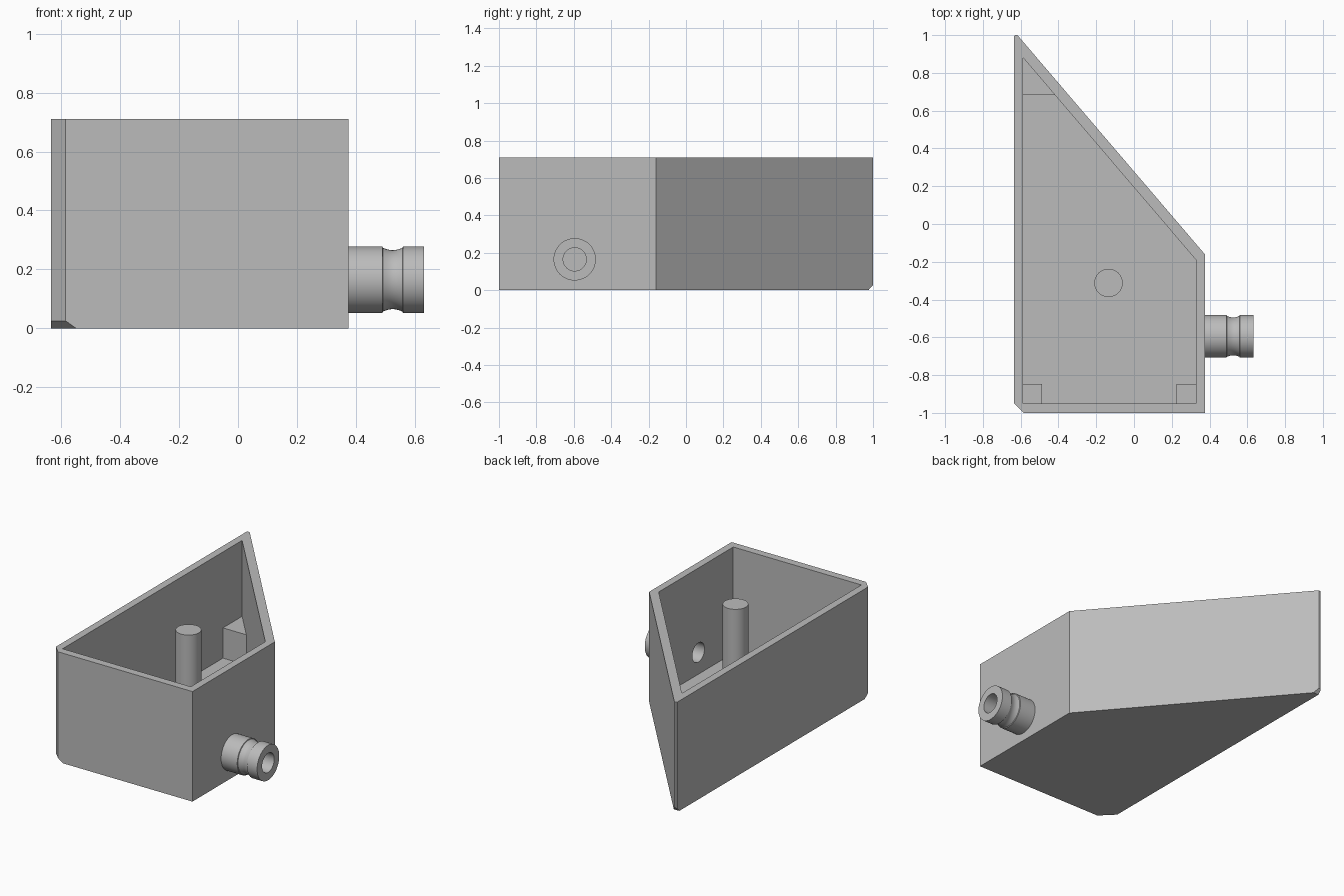
import bpy, bmesh, math
from mathutils import Matrix, Vector

cube = bpy.data.objects.get("Cube")
if cube:
    bpy.data.objects.remove(cube, do_unlink=True)

# Single grey plastic material
grey = bpy.data.materials.new("plain grey")
grey.use_nodes = True
COLOUR = (0.5, 0.5, 0.5, 1)
grey.diffuse_color = COLOUR
grey.node_tree.nodes["Principled BSDF"].inputs["Base Color"].default_value = COLOUR

HEIGHT, FLOOR, BLOCK_TOP = 0.71, 0.025, 0.22
PORT_Y, PORT_Z, BORE = -0.595, 0.165, 0.062


def finish(name, bm):
    bmesh.ops.recalc_face_normals(bm, faces=bm.faces)
    mesh = bpy.data.meshes.new(name)
    bm.to_mesh(mesh)
    bm.free()
    mesh.materials.append(grey)
    obj = bpy.data.objects.new(name, mesh)
    bpy.context.collection.objects.link(obj)
    return obj


def prism_mesh(outline, z0, z1):
    bm = bmesh.new()
    base = bm.faces.new([bm.verts.new((x, y, z0)) for x, y in outline])
    top = bmesh.ops.extrude_face_region(bm, geom=[base], use_keep_orig=True)["geom"]
    bmesh.ops.translate(bm, vec=(0, 0, z1 - z0),
                        verts=[v for v in top if isinstance(v, bmesh.types.BMVert)])
    bmesh.ops.recalc_face_normals(bm, faces=bm.faces)
    return bm


def prism(name, outline, z0, z1):
    return finish(name, prism_mesh(outline, z0, z1))


def cylinder(name, radius, depth, matrix):
    bm = bmesh.new()
    bmesh.ops.create_cone(bm, cap_ends=True, segments=48, radius1=radius,
                          radius2=radius, depth=depth, matrix=matrix)
    return finish(name, bm)


def select_only(obj):
    bpy.ops.object.select_all(action='DESELECT')
    obj.select_set(True)
    bpy.context.view_layer.objects.active = obj


def cut(obj, cutter):
    cutter.hide_render = True
    mod = obj.modifiers.new("cut", 'BOOLEAN')
    mod.operation, mod.solver, mod.object = 'DIFFERENCE', 'EXACT', cutter
    select_only(obj)
    bpy.ops.object.modifier_apply(modifier=mod.name)
    bpy.data.objects.remove(cutter, do_unlink=True)


def smooth(obj):
    select_only(obj)
    bpy.ops.object.shade_smooth_by_angle(angle=math.radians(30))


# Tray body with two clipped bottom corners
bm = prism_mesh([(-0.635, -0.95), (-0.585, -1), (0.375, -1), (0.375, -0.16),
                 (-0.617, 1), (-0.629, 1), (-0.635, 0.993)], 0, HEIGHT)
for point, normal in (((-0.55, -1, 0), (-1, -1, -1.4)),
                      ((-0.63, 0.975, 0), (0, 1, -0.9))):
    bmesh.ops.bisect_plane(bm, geom=bm.verts[:] + bm.edges[:] + bm.faces[:],
                           plane_co=point, plane_no=Vector(normal).normalized(),
                           clear_outer=True)
    bmesh.ops.holes_fill(bm, edges=[e for e in bm.edges if e.is_boundary])
tray = finish("tray", bm)

# Hollow interior and port hole through the side wall
cut(tray, prism("cavity_cutter", [(-0.587, -0.95), (0.328, -0.95),
                                  (0.328, -0.19), (-0.587, 0.88)], FLOOR, 1))
sideways = Matrix.Translation((0.35, PORT_Y, PORT_Z)) @ Matrix.Rotation(math.pi / 2, 4, 'Y')
cut(tray, cylinder("port_cutter", BORE, 0.2, sideways))
smooth(tray)

# Corner blocks on the floor, slightly sunk into the walls
for name, x0, x1 in (("front_right_block", -0.595, -0.487),
                     ("front_left_block", 0.225, 0.336)):
    prism(name, [(x0, -0.958), (x1, -0.958), (x1, -0.847), (x0, -0.847)],
          0.015, BLOCK_TOP)
prism("back_block", [(-0.595, 0.685), (-0.415, 0.685), (-0.595, 0.895)],
      0.015, BLOCK_TOP)

# Central post
post = cylinder("post", 0.075, HEIGHT - 0.015,
                Matrix.Translation((-0.135, -0.312, (HEIGHT + 0.015) / 2)))
smooth(post)

# Hollow hose port with a rounded groove, lathed about x
profile = [(0.375, 0.113), (0.49, 0.113)]
for i in range(9):
    t = i / 8
    profile.append((0.492 + 0.066 * t, 0.108 - 0.008 * math.sin(math.pi * t)))
profile += [(0.56, 0.113), (0.632, 0.113), (0.632, BORE), (0.375, BORE)]
bm = bmesh.new()
verts = [bm.verts.new((x, PORT_Y, PORT_Z + r)) for x, r in profile]
edges = [bm.edges.new(pair) for pair in zip(verts, verts[1:])]
bmesh.ops.spin(bm, geom=verts + edges, cent=(0, PORT_Y, PORT_Z), axis=(1, 0, 0),
               angle=2 * math.pi, steps=48, use_merge=True)
bmesh.ops.remove_doubles(bm, verts=bm.verts, dist=0.0001)
smooth(finish("hose_port", bm))
